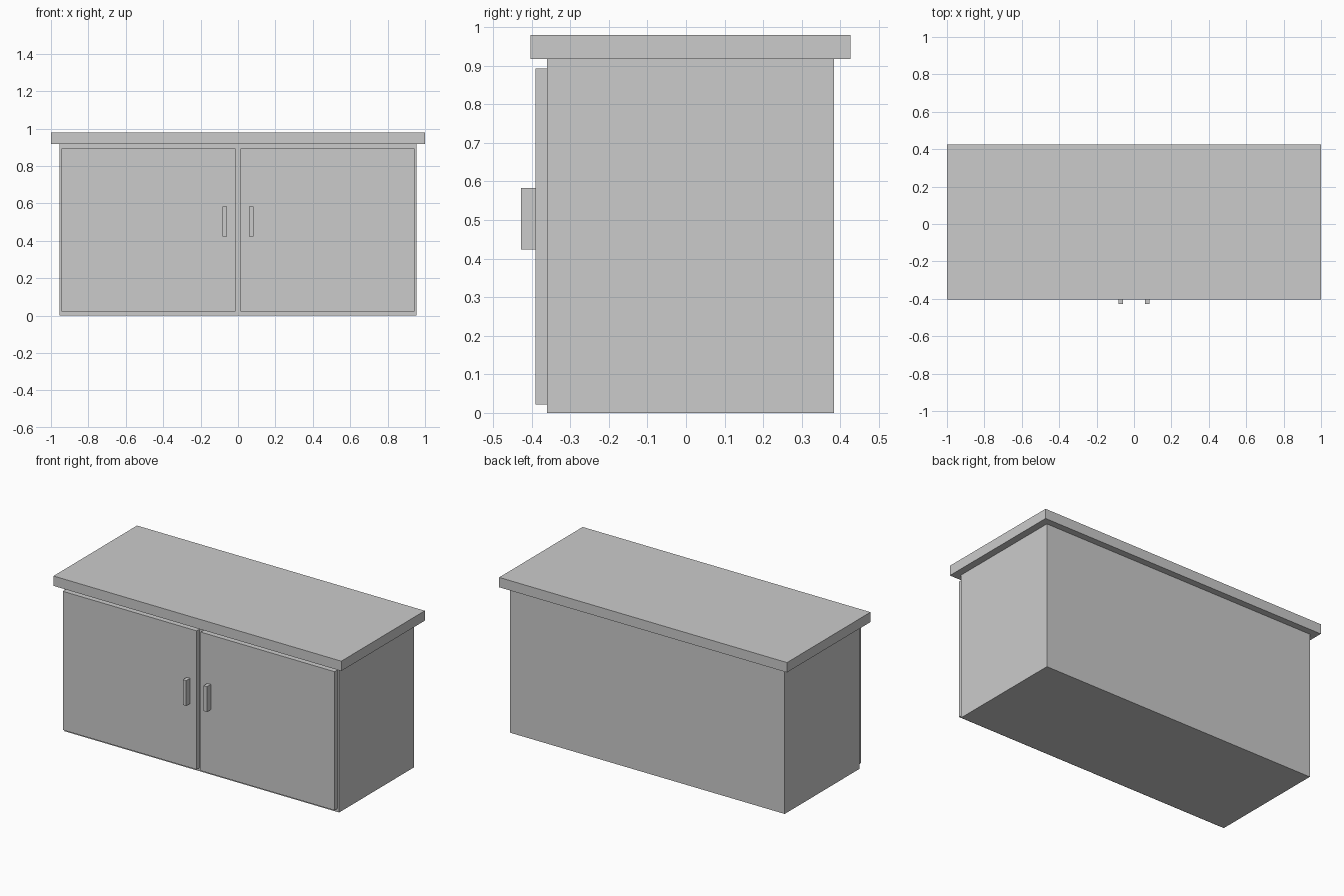
import bpy
import bmesh
from mathutils import Vector

default = bpy.data.objects.get("Cube")
if default:
    bpy.data.objects.remove(default, do_unlink=True)

# Single flat grey finish
grey = bpy.data.materials.new("light grey")
grey.use_nodes = True
colour = (0.6, 0.6, 0.6, 1)
grey.diffuse_color = colour
grey.node_tree.nodes["Principled BSDF"].inputs["Base Color"].default_value = colour


def box(name, low, high):
    """Add a box spanning two opposite corners."""
    low, high = Vector(low), Vector(high)
    bm = bmesh.new()
    bmesh.ops.create_cube(bm, size=1)
    bmesh.ops.scale(bm, vec=high - low, verts=bm.verts)
    mesh = bpy.data.meshes.new(name)
    bm.to_mesh(mesh)
    bm.free()
    mesh.materials.append(grey)
    obj = bpy.data.objects.new(name, mesh)
    obj.location = (low + high) / 2
    bpy.context.collection.objects.link(obj)
    return obj


# Cabinet body and overhanging worktop
box("cabinet_body", (-0.955, -0.36, 0), (0.955, 0.384, 0.917))
box("worktop", (-1, -0.403, 0.917), (1, 0.426, 0.979))

# Mirrored pair of doors, each with an upright handle near the middle
for side, sign in (("right", -1), ("left", 1)):
    for part, inner, outer, front, back, bottom, top in (
        ("door", 0.014, 0.944, -0.39, -0.36, 0.022, 0.893),
        ("handle", 0.06, 0.084, -0.428, -0.39, 0.424, 0.583),
    ):
        x_low, x_high = sorted((sign * inner, sign * outer))
        box(f"{side}_{part}", (x_low, front, bottom), (x_high, back, top))
